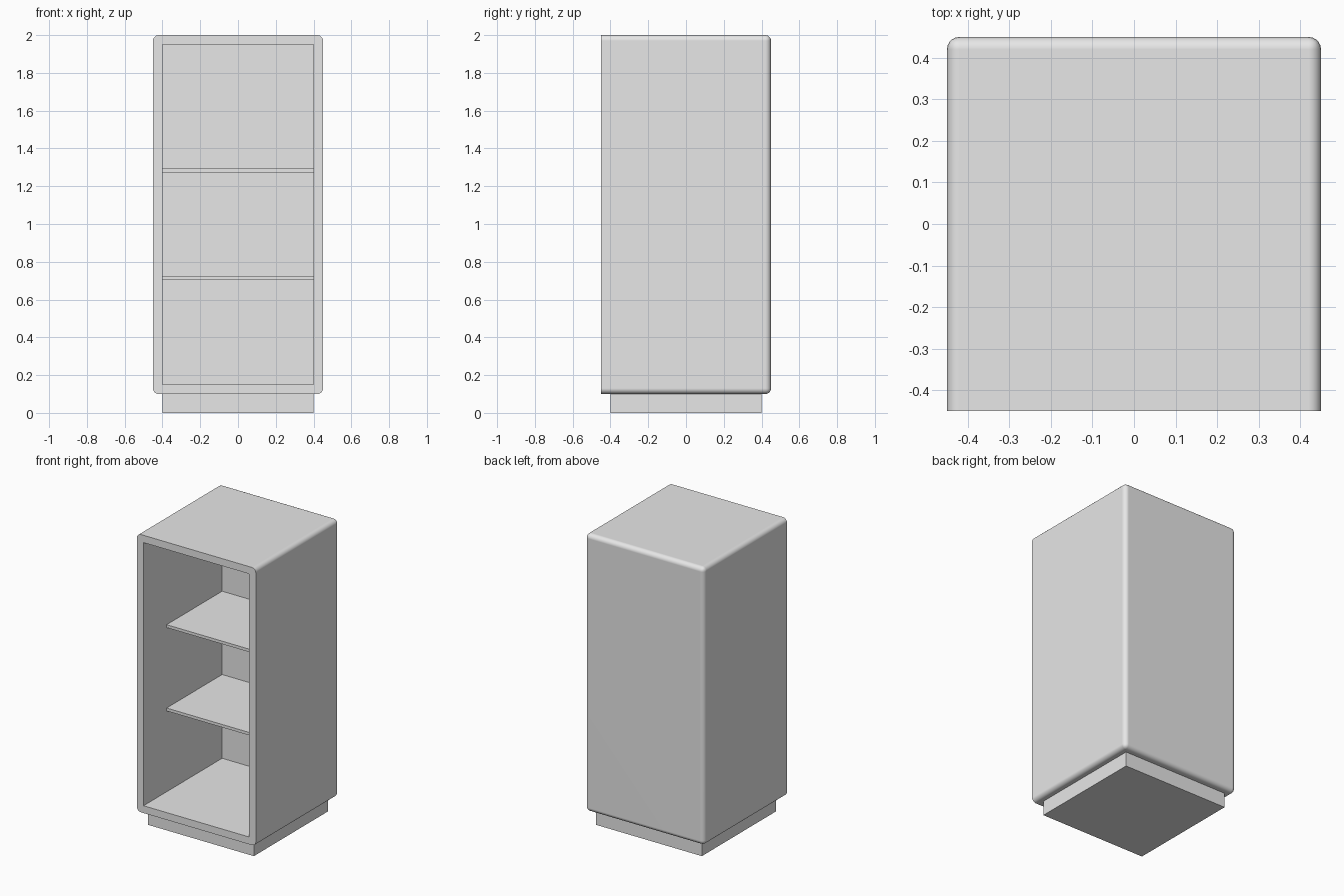
import bpy
import bmesh
from mathutils import Matrix, Vector

default = bpy.data.objects.get("Cube")
if default:
    bpy.data.objects.remove(default, do_unlink=True)

# Single grey finish
GREY = (0.8, 0.8, 0.8, 1.0)
grey = bpy.data.materials.new("light_grey")
grey.use_nodes = True
grey.diffuse_color = GREY
grey.node_tree.nodes["Principled BSDF"].inputs["Base Color"].default_value = GREY

WIDTH, TOP, PLINTH = 0.9, 2.0, 0.1
WALL, ROUND = 0.05, 0.03
HALF = WIDTH / 2
INNER = HALF - WALL


def add_box(bm, low, high):
    """Add a box between two corners and return its vertices."""
    low, high = Vector(low), Vector(high)
    matrix = Matrix.Translation((low + high) / 2) @ Matrix.Diagonal((*(high - low), 1))
    return bmesh.ops.create_cube(bm, size=1, matrix=matrix)["verts"]


def finish(bm, name):
    mesh = bpy.data.meshes.new(name)
    bm.to_mesh(mesh)
    bm.free()
    mesh.materials.append(grey)
    obj = bpy.data.objects.new(name, mesh)
    bpy.context.collection.objects.link(obj)
    return obj


def box(name, low, high):
    bm = bmesh.new()
    add_box(bm, low, high)
    return finish(bm, name)


def on_front(item):
    return all(abs(v.co.y + HALF) < 1e-4 for v in item.verts)


# Cabinet shell: every edge rounded except the front rim
bm = bmesh.new()
add_box(bm, (-HALF, -HALF, PLINTH), (HALF, HALF, TOP))
bmesh.ops.bevel(bm, geom=[e for e in bm.edges if not on_front(e)], offset=ROUND,
                segments=5, profile=0.5, affect='EDGES', clamp_overlap=True)

# Open cavity joined to the shell by a flat front rim
add_box(bm, (-INNER, -HALF, PLINTH + WALL), (INNER, INNER, TOP - WALL))
bmesh.ops.delete(bm, geom=[f for f in bm.faces if on_front(f)], context='FACES_ONLY')
bmesh.ops.triangle_fill(bm, use_beauty=True, normal=(0, -1, 0),
                        edges=[e for e in bm.edges if e.is_boundary])
bmesh.ops.recalc_face_normals(bm, faces=bm.faces[:])
shell = finish(bm, "cabinet_shell")

bpy.ops.object.select_all(action='DESELECT')
shell.select_set(True)
bpy.context.view_layer.objects.active = shell
bpy.ops.object.shade_smooth_by_angle(angle=0.6)
weighted = shell.modifiers.new("flat_panels", 'WEIGHTED_NORMAL')
weighted.keep_sharp = True

# Recessed plinth
box("plinth", (-INNER, -INNER, 0), (INNER, INNER, PLINTH))

# Two shallow shelves against the back panel
for name, top in (("lower_shelf", 0.723), ("upper_shelf", 1.293)):
    box(name, (-INNER, -0.2, top - 0.02), (INNER, INNER, top))
